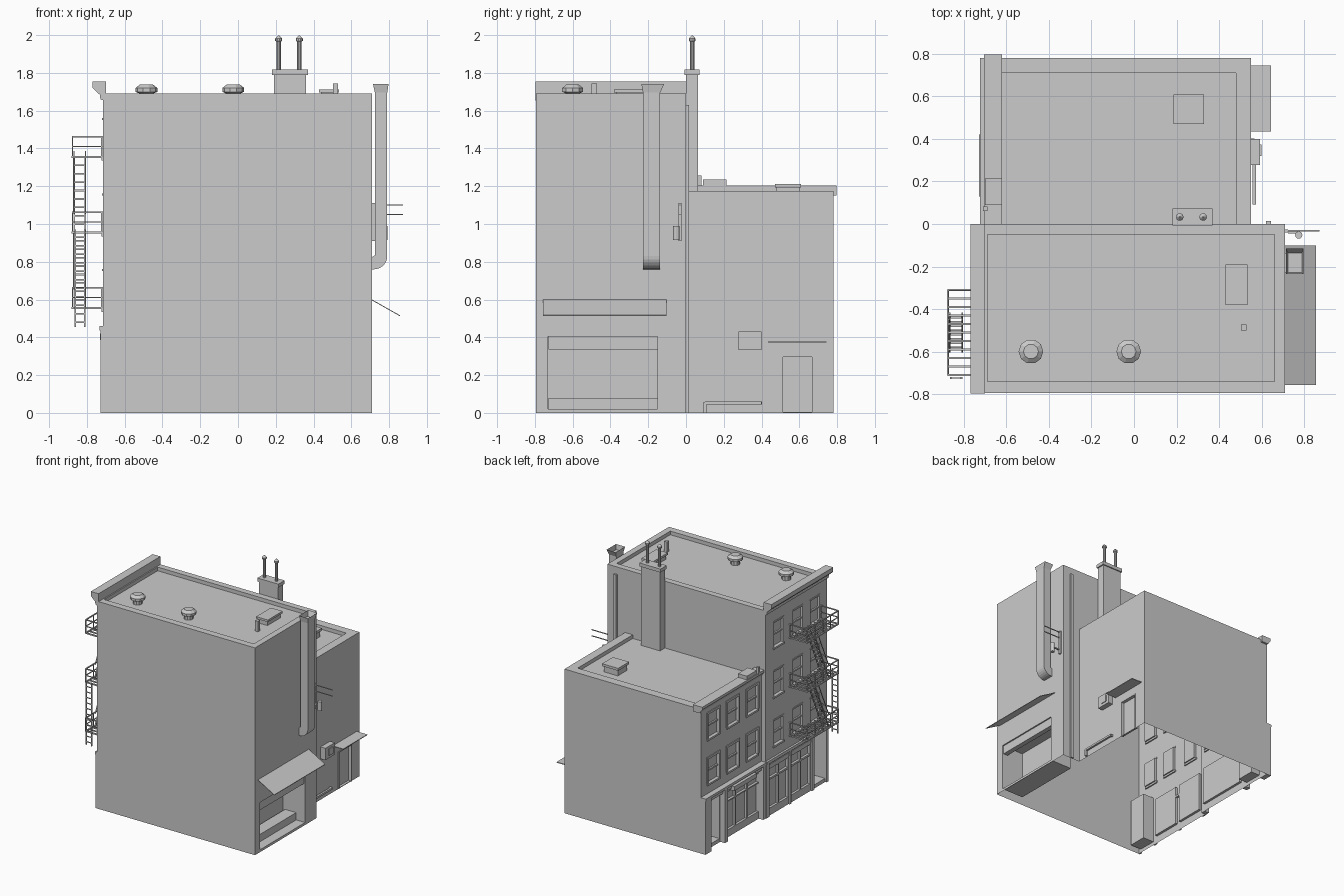
import bpy, bmesh, math
from mathutils import Vector, Matrix

if "Cube" in bpy.data.objects:
    bpy.data.objects.remove(bpy.data.objects["Cube"])


def finish(name, bm, smooth=False):
    me = bpy.data.meshes.new(name)
    bm.to_mesh(me)
    bm.free()
    ob = bpy.data.objects.new(name, me)
    bpy.context.collection.objects.link(ob)
    return ob


def panel(name, f, u0, u1, v0, v1, recesses=()):
    """Single-skin wall; f(u, v, depth) -> xyz; recesses = (u0, u1, v0, v1, depth)."""
    bm = bmesh.new()
    out = Vector(f(0, 0, 0)) - Vector(f(0, 0, 1))

    def quad(pts, want):
        fa = bm.faces.new([bm.verts.new(f(*p)) for p in pts])
        fa.normal_update()
        if fa.normal.dot(want) < 0:
            fa.normal_flip()
    us = sorted({u0, u1, *[k for r in recesses for k in r[:2]]})
    vs = sorted({v0, v1, *[k for r in recesses for k in r[2:4]]})
    for a, b in zip(us, us[1:]):
        for c, d in zip(vs, vs[1:]):
            m, n = (a + b) / 2, (c + d) / 2
            if not any(r[0] < m < r[1] and r[2] < n < r[3] for r in recesses):
                quad([(a, c, 0), (b, c, 0), (b, d, 0), (a, d, 0)], out)
    for a, b, c, d, t in recesses:
        ring = [(a, c), (b, c), (b, d), (a, d)]
        quad([(*p, t) for p in ring], out)
        mid = Vector(f((a + b) / 2, (c + d) / 2, t / 2))
        for p, q in zip(ring, ring[1:] + ring[:1]):
            edge = Vector(f((p[0] + q[0]) / 2, (p[1] + q[1]) / 2, t / 2))
            quad([(*p, 0), (*q, 0), (*q, t), (*p, t)], mid - edge)
    bmesh.ops.remove_doubles(bm, verts=bm.verts, dist=1e-5)
    return finish(name, bm)


def boxes(name, items, bars=()):
    """items = (x0, x1, y0, y1, z0, z1); bars = (p, q, thickness)."""
    bm = bmesh.new()
    for x0, x1, y0, y1, z0, z1 in items:
        bmesh.ops.create_cube(bm, size=1, matrix=Matrix.Translation(
            ((x0 + x1) / 2, (y0 + y1) / 2, (z0 + z1) / 2)) @ Matrix.Diagonal((x1 - x0, y1 - y0, z1 - z0, 1)))
    for p, q, t in bars:
        p, q = Vector(p), Vector(q)
        d = q - p
        bmesh.ops.create_cube(bm, size=1, matrix=Matrix.Translation((p + q) / 2)
                              @ d.to_track_quat('Z', 'Y').to_matrix().to_4x4()
                              @ Matrix.Diagonal((t, t, d.length, 1)))
    return finish(name, bm)


def prism(name, xz, y0, y1):
    bm = bmesh.new()
    fa = bm.faces.new([bm.verts.new((x, y0, z)) for x, z in xz])
    ext = bmesh.ops.extrude_face_region(bm, geom=[fa])
    bmesh.ops.translate(bm, vec=(0, y1 - y0, 0), verts=[g for g in ext['geom'] if isinstance(g, bmesh.types.BMVert)])
    bmesh.ops.recalc_face_normals(bm, faces=bm.faces)
    return finish(name, bm)


def lathe(name, x, y, prof, n):
    """Stacked rings (radius, z) about a vertical axis."""
    bm = bmesh.new()
    rings = [[bm.verts.new((x + r * math.cos(2 * math.pi * i / n), y + r * math.sin(2 * math.pi * i / n), z))
              for i in range(n)] for r, z in prof]
    for a, b in zip(rings, rings[1:]):
        for i in range(n):
            j = (i + 1) % n
            bm.faces.new((a[i], a[j], b[j], b[i]))
    bm.faces.new(rings[0][::-1])
    bm.faces.new(rings[-1])
    return finish(name, bm)


# window layout, tall and short fronts (street side is -x)
TX, SX = -0.715, -0.68
tall_win = [(y - .06, y + .06, z - .1, z + .1) for y in (-.17, -.42, -.64) for z in (.65, 1.05, 1.45)]
short_win = [(y - .07, y + .07, z - .1, z + .1) for y in (.62, .37, .12) for z in (.635, 1.0)]
tall_shop = [(-.77, -.62, .03, .42, .10), (-.575, -.33, .06, .38, .02), (-.29, -.05, .06, .38, .02)]
short_shop = [(.54, .69, .03, .40, .08), (.04, .48, .06, .37, .02)]

# tall building shell (open underneath, shared interior)
panel("tall_street_wall", lambda u, v, d: (TX + d, u, v), -.795, 0, 0, 1.69,
      [(*w, .02) for w in tall_win] + tall_shop)
panel("tall_side_wall", lambda u, v, d: (u, -.795 + d, v), TX, .71, 0, 1.69)
panel("tall_rear_wall", lambda u, v, d: (.71 - d, u, v), -.795, 0, 0, 1.69, [(-.73, -.15, .02, .405, .2)])
panel("tall_party_wall_upper", lambda u, v, d: (u, -d, v), TX, .71, 1.15, 1.69)
panel("tall_party_wall_rear", lambda u, v, d: (u, -d, v), .55, .71, 0, 1.15)
panel("tall_party_wall_street", lambda u, v, d: (u, -d, v), TX, SX, 0, 1.15)
panel("tall_roof", lambda u, v, d: (u, v, 1.69 - d), TX, .71, -.795, 0, [(-.69, .66, -.74, -.05, .03)])

# short building shell
panel("short_street_wall", lambda u, v, d: (SX + d, u, v), 0, .78, 0, 1.175,
      [(*w, .02) for w in short_win] + short_shop)
panel("short_side_wall", lambda u, v, d: (u, .78 - d, v), SX, .55, 0, 1.175)
panel("short_rear_wall", lambda u, v, d: (.55 - d, u, v), 0, .78, 0, 1.175, [(.51, .67, .005, .3, .02)])
panel("short_roof", lambda u, v, d: (u, v, 1.175 - d), SX, .55, 0, .78, [(-.62, .48, .0, .71, .03)])

# window sills, lintels and sash bars
for name, wins, X in (("tall", tall_win, TX), ("short", short_win, SX)):
    trim = []
    for a, b, c, d in wins:
        m = (c + d) / 2
        trim += [(X - .008, X + .01, a - .01, b + .01, c - .015, c),
                 (X + .008, X + .02, a, b, m - .006, m + .006)]
        if name == "short":
            trim += [(X - .006, X + .005, a - .015, b + .015, d, d + .018),
                     (X - .006, X + .005, a - .015, a, c, d), (X - .006, X + .005, b, b + .015, c, d)]
        else:
            trim.append((X - .004, X + .005, a - .005, b + .005, d, d + .012))
    boxes(name + "_window_trim", trim)

# shopfront pilasters, fascia and panel bars
boxes("tall_shopfront", [(-.727, TX, a, b, 0, .44) for a, b in ((-.795, -.77), (-.62, -.585), (-.32, -.30), (-.04, 0))]
      + [(-.732, TX, -.795, 0, .435, .46), (-.72, TX, -.6, -.02, .395, .42), (TX, TX + .02, -.575, -.05, .29, .305),
         (TX, TX + .02, -.46, -.45, .06, .38), (TX, TX + .02, -.175, -.165, .06, .38)])
boxes("short_shopfront", [(-.722, SX, a, b, 0, .44) for a, b in ((.70, .78), (.49, .53), (0, .035))]
      + [(-.725, SX, 0, .78, .435, .455), (-.705, SX, .03, .71, .40, .435), (-.73, SX, .13, .42, .385, .42),
         (SX, SX + .02, .04, .48, .29, .30), (SX, SX + .02, .18, .19, .06, .37), (SX, SX + .02, .33, .34, .06, .37)])

# cornices
prism("tall_cornice", [(-.70, 1.755), (-.77, 1.755), (-.77, 1.72), (-.75, 1.70), (-.732, 1.685),
                       (-.728, 1.66), (TX, 1.655), (-.70, 1.66)], -.797, 0)
prism("short_cornice", [(-.62, 1.205), (-.705, 1.205), (-.705, 1.185), (-.69, 1.165), (SX, 1.15), (-.62, 1.15)], 0, .797)
boxes("short_cornice_block", [(-.70, -.62, .09, .215, 1.2, 1.235), (-.71, -.69, .062, .082, 1.2, 1.258)])

# roof vents
for i, x in enumerate((-.485, -.025)):
    lathe(f"roof_vent_{i}", x, -.6, [(.035, 1.66), (.035, 1.69), (.058, 1.70), (.058, 1.72), (.035, 1.738), (.0001, 1.738)], 10)

# roof hatches and small vent post
boxes("tall_roof_hatch", [(.44, .525, -.37, -.2, 1.66, 1.70), (.43, .535, -.38, -.19, 1.695, 1.712)])
boxes("roof_post", [(.503, .53, -.5, -.472, 1.66, 1.745)])
boxes("short_roof_hatch", [(.195, .32, .48, .6, 1.145, 1.195), (.185, .33, .47, .61, 1.193, 1.213)])

# chimney with two flues
boxes("chimney", [(.19, .36, 0, .063, 1.145, 1.79), (.18, .37, -.008, .072, 1.79, 1.818)])
for i, x in enumerate((.215, .325)):
    lathe(f"flue_{i}", x, .033, [(.012, 1.81), (.012, 1.965), (.018, 1.97), (.018, 1.982), (.003, 1.998)], 10)

# exhaust duct with elbow and flared head
arc = [(.72 + .07 * math.cos(a), .83 - .07 * math.sin(a)) for a in [i * math.pi / 12 for i in range(7)]]
prism("exhaust_duct", [(.725, 1.70), (.79, 1.70)] + arc + [(.71, .76), (.71, .825), (.725, .835)], -.228, -.137)
bm = bmesh.new()
lo = [bm.verts.new(p) for p in ((.725, -.228, 1.695), (.79, -.228, 1.695), (.79, -.137, 1.695), (.725, -.137, 1.695))]
hi = [bm.verts.new(p) for p in ((.715, -.236, 1.74), (.797, -.236, 1.74), (.797, -.116, 1.74), (.715, -.116, 1.74))]
for i in range(4):
    j = (i + 1) % 4
    bm.faces.new((lo[i], lo[j], hi[j], hi[i]))
finish("duct_head", bm)

# loading bay: platform, header and sloped awning
boxes("loading_platform", [(.53, .63, -.729, -.151, .02, .08), (.66, .70, -.729, -.151, .335, .404)])
prism("loading_awning", [(.71, .60), (.857, .517), (.857, .512), (.71, .595)], -.757, -.102)

# utility arms, transformer can and corner downpipe
boxes("utility_arms", [(.71, .725, -.04, -.025, .91, 1.11), (.725, .775, -.045, -.035, .945, .955)],
      [((.71, -.032, z), (.873, -.032, z), .006) for z in (1.05, 1.1)])
lathe("transformer_can", .775, -.052, [(.017, .915), (.017, .99)], 12)
boxes("corner_downpipe", [(.62, .645, 0, .015, 0, 1.63)])

# rear door, canopy, cooling unit and ground pipe
boxes("rear_door_frame", [(.53, .556, .505, .513, 0, .305), (.53, .556, .667, .675, 0, .305), (.53, .556, .505, .675, .297, .305)])
boxes("door_canopy", [(.55, .645, .435, .745, .373, .379)])
boxes("cooling_unit", [(.55, .593, .278, .4, .333, .43), (.593, .599, .32, .375, .355, .41)])
boxes("ground_pipe", [], [((.566, .1, .052), (.566, .4, .052), .016), ((.566, .1, .0), (.566, .1, .058), .016),
                          ((.55, .395, .052), (.566, .395, .052), .016)])

# fire escape: slatted landings, rails, stairs and drop ladder
X0, X1, Y0, Y1 = -.876, TX, -.71, -.31
bars = []
for z in (.555, .955, 1.355):
    bars += [((X0, Y0 + i * .04, z), (X1, Y0 + i * .04, z), .009) for i in range(11)]
    for h, t in ((0, .01), (.055, .006), (.108, .008)):
        bars += [((X0, Y0, z + h), (X0, Y1, z + h), t)]
        bars += [((X0, y, z + h), (X1, y, z + h), t) for y in (Y0, Y1)]
    bars += [((X0, Y0 + i * .1, z), (X0, Y0 + i * .1, z + .11), .006) for i in range(5)]
    bars += [((X1 - .006, y, z), (X1 - .006, y, z + .11), .006) for y in (Y0, Y1)]
boxes("fire_escape_landings", [], bars)
bars = []
for z in (.555, .955):
    for x in (-.868, -.808):
        bars.append(((x, -.6, z), (x, -.42, z + .4), .009))
        bars.append(((x, -.6, z + .1), (x, -.45, z + .43), .005))
    bars += [((-.868, -.6 + .18 * k / 9, z + .4 * k / 9), (-.808, -.6 + .18 * k / 9, z + .4 * k / 9), .009) for k in range(1, 9)]
boxes("fire_escape_stairs", [], bars)
bars = [((x, -.725, .455), (x, -.725, .97), .008) for x in (-.862, -.812)]
bars += [((-.862, -.725, .48 + .045 * k), (-.812, -.725, .48 + .045 * k), .006) for k in range(11)]
boxes("fire_escape_ladder", [], bars)
